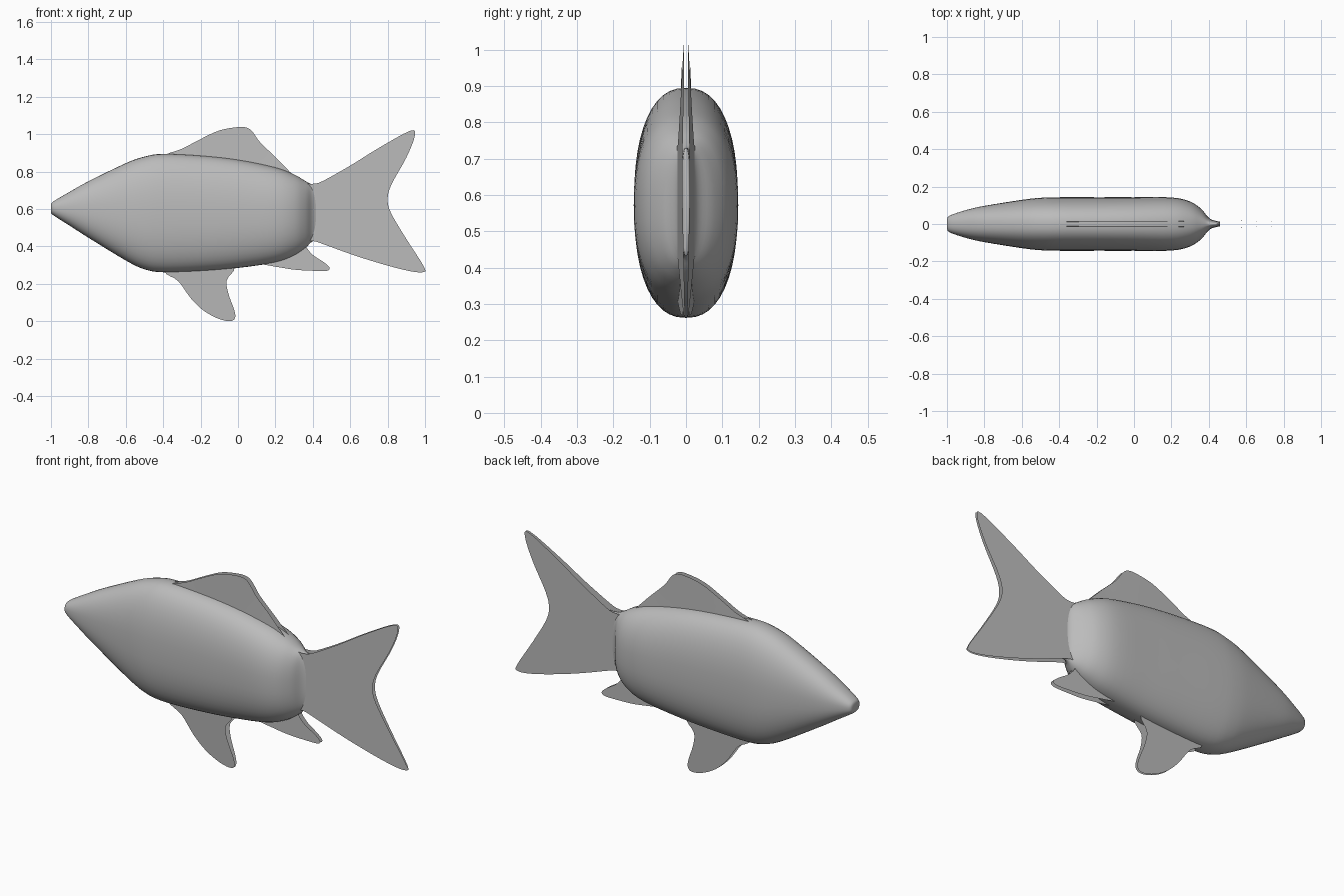
import bpy, bmesh, math
from mathutils import Vector

if "Cube" in bpy.data.objects:
    bpy.data.objects.remove(bpy.data.objects["Cube"])

grey = bpy.data.materials.new("plain grey")
grey.diffuse_color = (0.5, 0.5, 0.5, 1)
grey.use_nodes = True
grey.node_tree.nodes["Principled BSDF"].inputs["Base Color"].default_value = grey.diffuse_color


def spline(pts, closed, n):
    """Catmull-Rom resampling of a list of points."""
    pts = [Vector(p) for p in pts]
    c = len(pts)
    pick = (lambda i: pts[i % c]) if closed else (lambda i: pts[max(0, min(c - 1, i))])
    out = []
    for i in range(c if closed else c - 1):
        a, b, d, e = (pick(i + k) for k in (-1, 0, 1, 2))
        for k in range(n):
            t = k / n
            out.append(0.5 * (2 * b + (d - a) * t + (2 * a - 5 * b + 4 * d - e) * t * t
                              + (3 * b - a - 3 * d + e) * t ** 3))
    if not closed:
        out.append(pts[-1])
    return out


def finish(bm, name):
    me = bpy.data.meshes.new(name)
    bm.to_mesh(me)
    bm.free()
    me.materials.append(grey)
    ob = bpy.data.objects.new(name, me)
    bpy.context.collection.objects.link(ob)
    for p in me.polygons:
        p.use_smooth = True
    return ob


def fin(name, outline, thick):
    """Thin mirrored plate with a rounded rim; thick(x, z) is its half thickness."""
    bm = bmesh.new()
    vs = [bm.verts.new((p.x, 0, p.y)) for p in spline(outline, True, 4)]
    face = bm.faces.new(vs)
    face.normal_update()
    if face.normal.y > 0:
        face.normal_flip()
    for width, part in ((0.004, 0.65), (0.008, 1.0)):
        bmesh.ops.inset_region(bm, faces=[face], thickness=width, use_even_offset=False)
        for v in face.verts:
            v.co.y = -part * thick(v.co.x, v.co.z)
    bmesh.ops.triangulate(bm, faces=[face])
    ob = finish(bm, name)
    m = ob.modifiers.new("mirror", 'MIRROR')
    m.use_axis = (False, True, False)
    return ob


# Body: superellipse rings along x (x, top, bottom, half width)
stations = [
    (-1.0, .625, .580, .025), (-.985, .642, .565, .045), (-.9, .692, .511, .074),
    (-.8, .748, .447, .097), (-.6, .845, .325, .129), (-.5, .880, .278, .140),
    (-.4, .895, .262, .143), (-.2, .886, .268, .143), (0, .864, .285, .143),
    (.2, .823, .315, .142), (.3, .785, .352, .120), (.36, .750, .392, .080),
    (.395, .732, .425, .038), (.42, .730, .432, .022), (.46, .730, .432, .012)]
N = 48
bm = bmesh.new()
rings = []
x_top = [Vector((s[0], s[1], s[2])) for s in stations]
x_wid = [Vector((s[0], s[3], 0)) for s in stations]
for p, w in zip(spline(x_top, False, 4), spline(x_wid, False, 4)):
    mid, half = (p.y + p.z) / 2, (p.y - p.z) / 2
    ring = []
    for i in range(N):
        a = 2 * math.pi * i / N
        c, s = math.cos(a), math.sin(a)
        ring.append(bm.verts.new((p.x,
                                  w.y * math.copysign(abs(c) ** (2 / 2.35), c),
                                  mid + half * math.copysign(abs(s) ** (2 / 2.35), s))))
    rings.append(ring)
for r, q in zip(rings, rings[1:]):
    for i in range(N):
        j = (i + 1) % N
        bm.faces.new((r[i], r[j], q[j], q[i]))
bm.faces.new(rings[0])
bm.faces.new(rings[-1])
bmesh.ops.recalc_face_normals(bm, faces=bm.faces)
finish(bm, "body")

# Forked tail, thinning toward its tips
fin("tail_fin", [(.34, .72), (.40, .735), (.45, .748), (.6, .832), (.75, .925), (.92, 1.018),
                 (.945, .99), (.9, .875), (.82, .73), (.80, .65), (.82, .575), (.9, .44),
                 (.995, .29), (.985, .262), (.9, .272), (.75, .312), (.6, .36), (.42, .425),
                 (.36, .44), (.34, .55)],
    lambda x, z: .025 - .036 * (x - .36) if x < .6 else .0164 - .033 * (x - .6))

# Dorsal fin
fin("dorsal_fin", [(-.39, .885), (-.3, .922), (-.2, .974), (-.1, 1.02), (0, 1.038), (.05, 1.034),
                   (.08, 1.01), (.12, .955), (.2, .878), (.3, .778), (.37, .738), (.35, .70),
                   (.2, .75), (0, .80), (-.3, .84)],
    lambda x, z: .012 + max(0, .9 - z) * .03)

# Pelvic fin
fin("pelvic_fin", [(-.39, .265), (-.32, .215), (-.25, .12), (-.18, .054), (-.1, .012), (-.04, .001),
                   (-.016, .018), (-.02, .06), (-.052, .15), (-.06, .22), (-.02, .285),
                   (-.1, .34), (-.3, .33)],
    lambda x, z: .005 + .065 * z)

# Anal fin
fin("anal_fin", [(-.02, .295), (.1, .306), (.2, .292), (.3, .276), (.4, .27), (.475, .27),
                 (.49, .287), (.46, .315), (.40, .355), (.365, .40), (.38, .43), (.3, .44),
                 (.1, .36)],
    lambda x, z: .008 + max(0, .5 - x) * .04)
